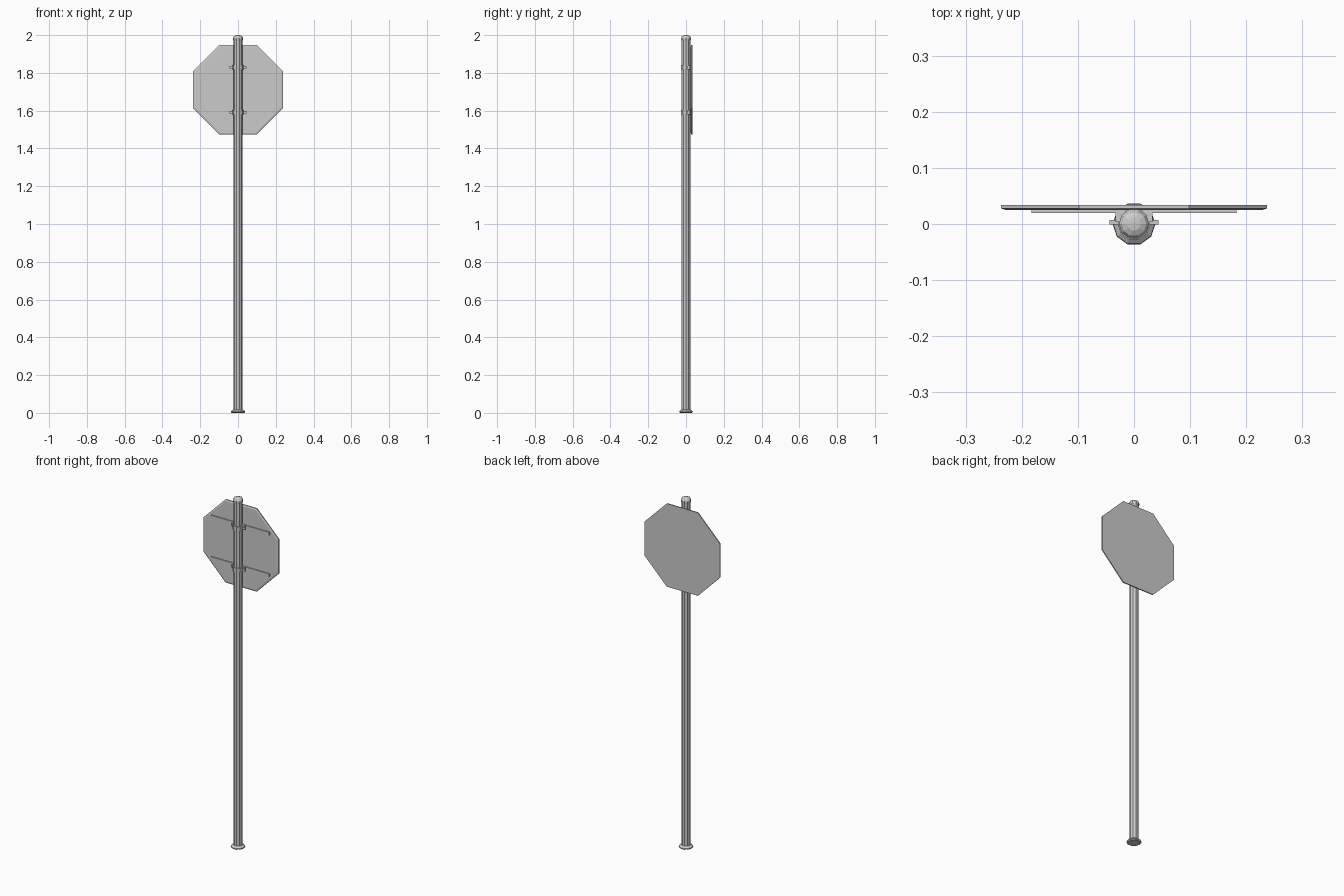
import bpy, bmesh, math
from mathutils import Matrix

cube = bpy.data.objects.get("Cube")
if cube:
    bpy.data.objects.remove(cube, do_unlink=True)

grey = bpy.data.materials.new("galvanised_grey")
grey.use_nodes = True
grey.diffuse_color = (0.6, 0.6, 0.6, 1)
grey.node_tree.nodes["Principled BSDF"].inputs["Base Color"].default_value = (0.6, 0.6, 0.6, 1)


def finish(name, bm):
    bmesh.ops.recalc_face_normals(bm, faces=bm.faces)
    mesh = bpy.data.meshes.new(name)
    bm.to_mesh(mesh)
    bm.free()
    mesh.materials.append(grey)
    obj = bpy.data.objects.new(name, mesh)
    bpy.context.collection.objects.link(obj)
    return obj


def loft(name, rings):
    """Skin a stack of equal-length rings and cap both ends."""
    bm = bmesh.new()
    loops = [[bm.verts.new(p) for p in ring] for ring in rings]
    for a, b in zip(loops, loops[1:]):
        for i in range(len(a)):
            j = (i + 1) % len(a)
            bm.faces.new((a[i], a[j], b[j], b[i]))
    bm.faces.new(loops[0])
    bm.faces.new(loops[-1])
    return finish(name, bm)


def turned(name, profile, sides=10):
    """Faceted turned part from (radius, height) pairs."""
    turn = math.tau / sides
    return loft(name, [[(r * math.cos(i * turn), r * math.sin(i * turn), z)
                        for i in range(sides)] for r, z in profile])


def box(name, centre, size):
    bm = bmesh.new()
    bmesh.ops.create_cube(bm, size=1, matrix=Matrix.Translation(centre) @ Matrix.Diagonal((*size, 1)))
    return finish(name, bm)


def octagon(apothem, y, z):
    r = apothem / math.cos(math.pi / 8)
    return [(r * math.cos((i + 0.5) * math.pi / 4), y,
             z + r * math.sin((i + 0.5) * math.pi / 4)) for i in range(8)]


# Post with flared foot and domed cap
turned("post", [(0.024, 0.005), (0.024, 1.98)])
turned("foot", [(0.032, 0), (0.038, 0.004), (0.037, 0.009), (0.025, 0.018)])
turned("cap", [(0.026, 1.972), (0.027, 1.976), (0.027, 1.986), (0.022, 1.994), (0.012, 1.999), (0.004, 2.0)])

# Octagonal plate, chamfered on the post side
loft("sign_plate", [octagon(a, y, 1.711) for a, y in
                    ((0.229, 0.025), (0.237, 0.028), (0.237, 0.034))])

# Two rails, each clamped to the post
for label, z in (("lower", 1.592), ("upper", 1.829)):
    box(label + "_rail", (0, 0.023, z), (0.366, 0.007, 0.018))
    turned(label + "_clamp", [(0.029, z - 0.012), (0.029, z + 0.012)])
    box(label + "_clamp_back", (0, 0.013, z), (0.066, 0.018, 0.022))
    for side, x in (("left", 1), ("right", -1)):
        box(f"{label}_{side}_bolt", (x * 0.034, 0.003, z), (0.02, 0.008, 0.014))
